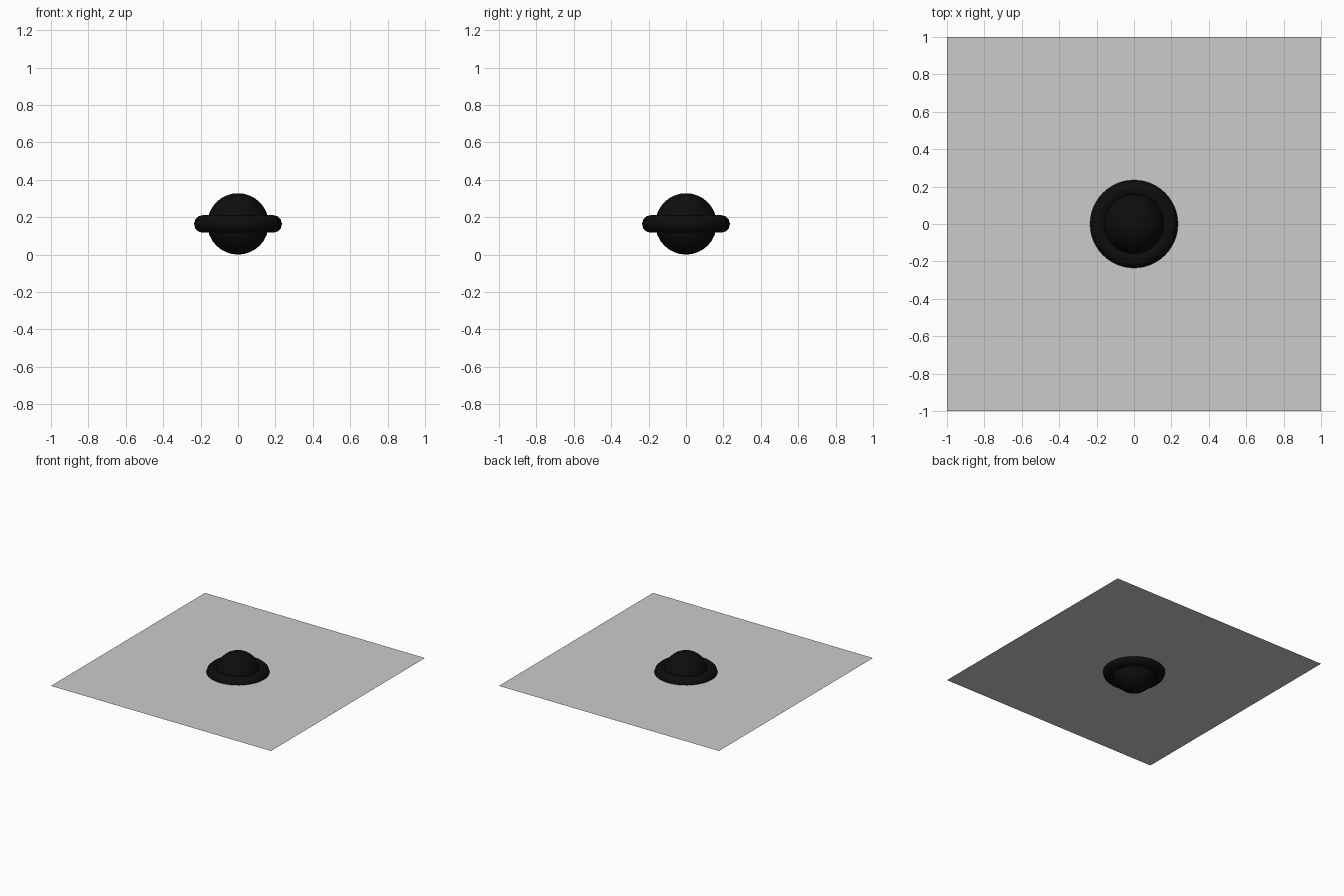
import bpy

if "Cube" in bpy.data.objects:
    bpy.data.objects.remove(bpy.data.objects["Cube"])

MID = 0.164  # shared height of all three parts

dark = bpy.data.materials.new("near_black")
dark.diffuse_color = (0.004, 0.004, 0.004, 1)
dark.use_nodes = True
dark.node_tree.nodes["Principled BSDF"].inputs["Base Color"].default_value = dark.diffuse_color


def finish(name, material=None, smooth=False):
    obj = bpy.context.object
    obj.name = name
    if material:
        obj.data.materials.append(material)
    if smooth:
        bpy.ops.object.shade_smooth()
    return obj


# Thin flat sheet cutting through the middle of the ball and ring
bpy.ops.mesh.primitive_plane_add(size=2, location=(0, 0, MID))
finish("sheet")

# Central ball
bpy.ops.mesh.primitive_uv_sphere_add(segments=32, ring_count=16, radius=MID, location=(0, 0, MID))
finish("ball", dark, True)

# Ring around the ball
bpy.ops.mesh.primitive_torus_add(major_segments=48, minor_segments=12,
                                 major_radius=0.188, minor_radius=0.047, location=(0, 0, MID))
finish("ring", dark, True)
